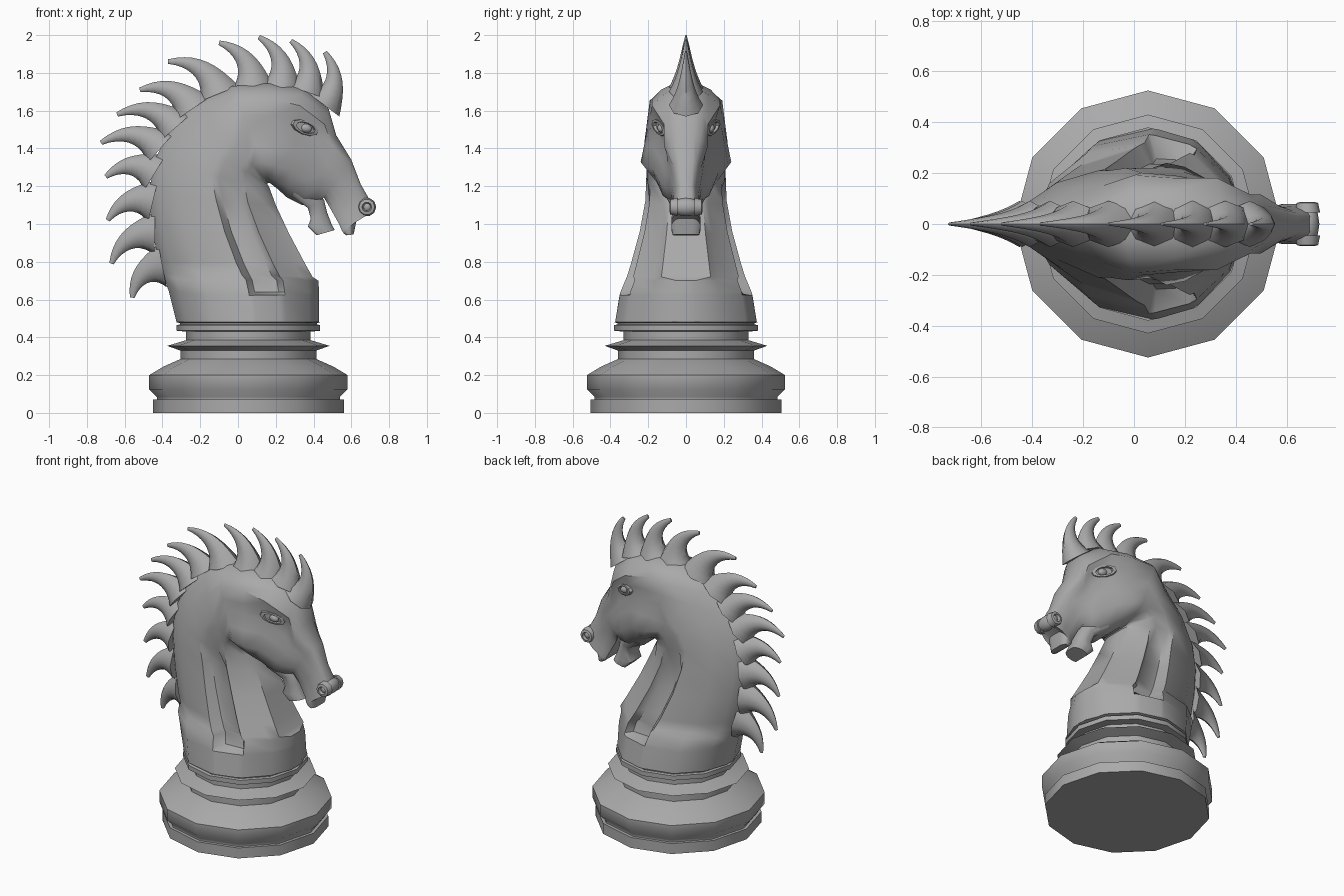
import bpy, bmesh, math
from mathutils import Vector

if "Cube" in bpy.data.objects:
    bpy.data.objects.remove(bpy.data.objects["Cube"])

stone = bpy.data.materials.new("grey stone")
stone.use_nodes = True
GREY = (0.4, 0.4, 0.4, 1)
stone.diffuse_color = GREY
stone.node_tree.nodes["Principled BSDF"].inputs["Base Color"].default_value = GREY


def finish(name, bm, angle=50):
    bmesh.ops.recalc_face_normals(bm, faces=bm.faces)
    mesh = bpy.data.meshes.new(name)
    bm.to_mesh(mesh)
    bm.free()
    mesh.materials.append(stone)
    ob = bpy.data.objects.new(name, mesh)
    bpy.context.collection.objects.link(ob)
    bpy.ops.object.select_all(action="DESELECT")
    ob.select_set(True)
    bpy.context.view_layer.objects.active = ob
    bpy.ops.object.shade_smooth_by_angle(angle=math.radians(angle))
    return ob


def skin(bm, rings):
    """Bridge a list of equal point rings and cap both ends."""
    loops = [[bm.verts.new(p) for p in ring] for ring in rings]
    n = len(loops[0])
    for a, b in zip(loops, loops[1:]):
        for i in range(n):
            j = (i + 1) % n
            bm.faces.new((a[i], a[j], b[j], b[i]))
    bm.faces.new(loops[0])
    bm.faces.new(loops[-1][::-1])


def section(back, front, width, shape):
    """Mirrored ring between two points of the side outline."""
    b, f = Vector((back[0], 0, back[1])), Vector((front[0], 0, front[1]))
    half = [(b.lerp(f, t), h * width) for t, h in shape]
    return ([p + Vector((0, y, 0)) for p, y in half]
            + [p - Vector((0, y, 0)) for p, y in reversed(half)])


def ball(name, center, size, tilt=0):
    """Ellipsoid, turned about the y axis."""
    bm = bmesh.new()
    bmesh.ops.create_uvsphere(bm, u_segments=12, v_segments=8, radius=1)
    ob = finish(name, bm, 60)
    ob.location, ob.scale = center, size
    ob.rotation_euler = (0, tilt, 0)


# Turned twelve-sided base
PROFILE = [(.505, 0), (.505, .07), (.485, .07), (.485, .085), (.525, .125), (.525, .2),
           (.45, .245), (.36, .285), (.36, .33), (.43, .355), (.33, .385), (.33, .43),
           (.38, .435), (.38, .465), (.362, .468), (.362, .475), (.38, .48)]
bm = bmesh.new()
skin(bm, [[(.055 + r * math.cos(k * math.pi / 6), r * math.sin(k * math.pi / 6), z)
           for k in range(12)] for r, z in PROFILE])
finish("turned_base", bm)

# Half cross-sections: position along the section, relative width
ROUND = [(0, .1), (.07, .5), (.25, .87), (.53, 1), (.56, .99), (.73, .89), (.77, .84), (.93, .5), (1, .15)]
SOCKET = [(0, .1), (.07, .5), (.25, .87), (.53, 1), (.57, .74), (.73, .72), (.77, .85), (.93, .5), (1, .15)]
GROOVE = [(0, .12), (.08, .4), (.25, .76), (.53, 1), (.58, .76), (.73, .76), (.78, .9), (.92, .55), (1, .42)]
NECK = [(0, .12), (.08, .34), (.25, .68), (.5, 1), (.57, 1), (.72, .97), (.78, .9), (.93, .65), (1, .35)]
CHEEK = [(0, .28), (.06, .58), (.15, .8), (.3, .84), (.42, .84), (.6, .92), (.78, 1), (.93, .7), (1, .35)]
HEAD = [(0, .35), (.06, .65), (.16, 1), (.28, .88), (.42, .86), (.55, .95), (.74, 1), (.9, .8), (1, .4)]
EYE = [(0, .4), (.06, .65), (.16, .8), (.28, .66), (.42, .74), (.55, .88), (.74, 1), (.9, .85), (1, .4)]
MUZZLE = [(0, .45), (.06, .65), (.16, .8), (.28, .9), (.42, 1), (.55, 1), (.74, 1), (.9, .95), (1, .8)]

# Neck, head and upper jaw in one continuous skin
BODY = [((-.325, .48), (.43, .48), .375, ROUND),
        ((-.36, .62), (.43, .625), .352, ROUND),
        ((-.365, .64), (.43, .64), .347, SOCKET),
        ((-.39, .71), (.425, .7), .32, SOCKET),
        ((-.4, .74), (.395, .72), .31, GROOVE),
        ((-.42, .8), (.355, .79), .29, GROOVE),
        ((-.455, .97), (.27, .95), .245, GROOVE),
        ((-.47, 1.15), (.2, 1.1), .215, GROOVE),
        ((-.45, 1.32), (.167, 1.19), .21, NECK),
        ((-.36, 1.5), (.155, 1.212), .21, NECK),
        ((-.22, 1.65), (.158, 1.218), .22, NECK),
        ((-.03, 1.73), (.172, 1.215), .24, CHEEK),
        ((.16, 1.745), (.21, 1.185), .225, CHEEK),
        ((.34, 1.72), (.26, 1.14), .18, HEAD),
        ((.48, 1.61), (.34, 1.1), .145, EYE),
        ((.52, 1.47), (.4, 1.1), .115, HEAD),
        ((.6, 1.34), (.455, 1.14), .085, MUZZLE),
        ((.65, 1.21), (.49, 1.08), .066, MUZZLE),
        ((.69, 1.14), (.535, 1.0), .07, MUZZLE),
        ((.705, 1.06), (.55, .965), .078, MUZZLE),
        ((.63, 1.03), (.56, .95), .078, MUZZLE),
        ((.612, .945), (.575, .94), .07, MUZZLE)]
bm = bmesh.new()
skin(bm, [section(*s) for s in BODY])
finish("neck_and_head", bm)

# Lower jaw with its lip
JAW = [((.36, 1.22), (.28, 1.15), .12, MUZZLE),
       ((.455, 1.13), (.37, 1.085), .08, MUZZLE),
       ((.472, 1.06), (.385, 1.03), .066, MUZZLE),
       ((.495, 1.0), (.37, .985), .072, MUZZLE),
       ((.512, .968), (.415, .94), .065, MUZZLE)]
bm = bmesh.new()
skin(bm, [section(*s) for s in JAW])
finish("lower_jaw", bm)

# Mane locks: root and tip in the side plane, half thickness at the root
LOCKS = [((.455, 1.63), (.46, 1.91), .06), ((.36, 1.7), (.28, 1.97), .062),
         ((.23, 1.72), (.11, 1.99), .065), ((.08, 1.72), (-.1, 1.96), .07),
         ((-.1, 1.69), (-.37, 1.86), .07), ((-.24, 1.61), (-.52, 1.71), .07),
         ((-.33, 1.51), (-.64, 1.58), .065), ((-.41, 1.4), (-.725, 1.43), .065),
         ((-.44, 1.27), (-.7, 1.25), .07), ((-.45, 1.12), (-.69, 1.02), .075),
         ((-.44, .95), (-.67, .79), .075), ((-.4, .78), (-.56, .61), .075)]
bm = bmesh.new()
STEPS = 9
for root, tip, thick in LOCKS:
    a, c = Vector((root[0], 0, root[1])), Vector((tip[0], 0, tip[1]))
    d = c - a
    ctrl = (a + c) / 2 + Vector((d.z, 0, -d.x)) * .36
    rings = []
    for i in range(STEPS + 1):
        t = i / STEPS
        s = 1 - t
        p = a * s * s + ctrl * 2 * t * s + c * t * t
        tan = ((ctrl - a) * s + (c - ctrl) * t).normalized()
        out = Vector((tan.z, 0, -tan.x))
        # slim blade that flares where it meets the neck
        r = thick * s + .03 * s ** 5 + .012
        w = .05 * s + .035 * s ** 4 + .006
        rings.append([p + out * (r * math.cos(k * math.pi / 4)) + Vector((0, w * math.sin(k * math.pi / 4), 0))
                      for k in range(8)])
    skin(bm, rings)
finish("mane", bm)

# Nose pad between the nostrils
ball("nose", (.685, 0, 1.09), (.044, .08, .048))

for name, s in (("left", 1), ("right", -1)):
    # Almond eyelid ring with an eyeball inside
    bm = bmesh.new()
    loops = []
    for scale, depth in ((1.2, -.03), (1.1, .008), (.8, .01), (.7, -.012)):
        loop = []
        for k in range(10):
            a = k * math.pi / 5
            u, v = .062 * scale * math.cos(a), .036 * scale * math.sin(a)
            loop.append((.355 + u - .1 * v + depth * .5,
                         s * (.14 + depth - .5 * u + .15 * v), 1.51 + v - .25 * u))
        loops.append(loop)
    skin(bm, loops)
    finish(name + "_eyelid", bm, 40)
    ball(name + "_eyeball", (.358, s * .13, 1.508), (.034, .022, .024), .25)
    # Flared nostril ring
    bm = bmesh.new()
    rings = [[(.682 + r * math.cos(k * math.pi / 5), s * y, 1.09 + r * math.sin(k * math.pi / 5))
              for k in range(10)] for r, y in ((.05, .045), (.042, .083), (.026, .087), (.02, .07))]
    skin(bm, rings)
    finish(name + "_nostril", bm, 40)
